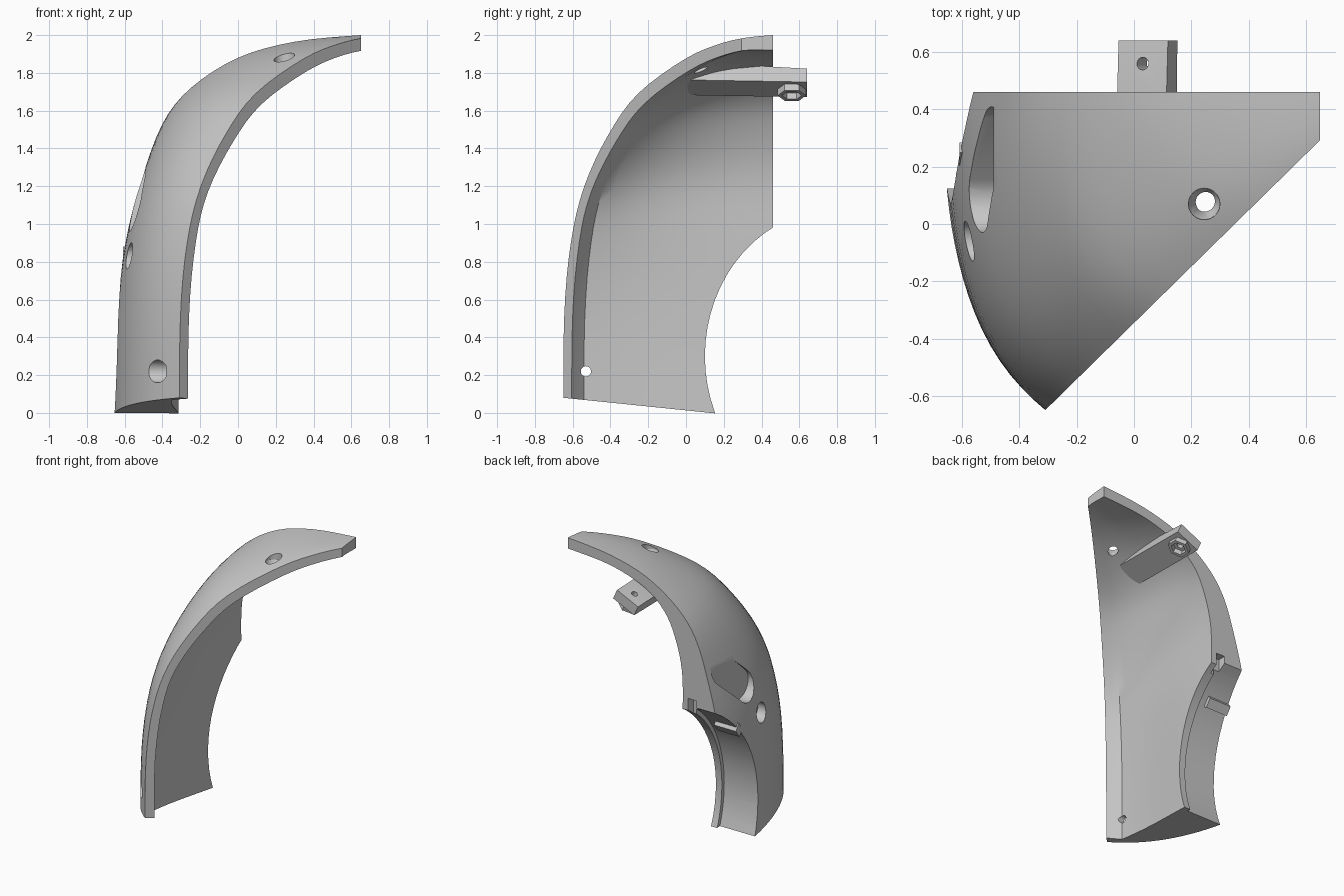
import bpy, bmesh, math
from mathutils import Vector, Matrix

cube = bpy.data.objects.get("Cube")
if cube:
    bpy.data.objects.remove(cube)

grey = bpy.data.materials.new("plain_grey")
grey.use_nodes = True
grey.diffuse_color = (0.57, 0.57, 0.57, 1)
grey.node_tree.nodes["Principled BSDF"].inputs["Base Color"].default_value = (0.57, 0.57, 0.57, 1)


def finish(name, bm):
    bmesh.ops.recalc_face_normals(bm, faces=bm.faces[:])
    mesh = bpy.data.meshes.new(name)
    bm.to_mesh(mesh)
    bm.free()
    ob = bpy.data.objects.new(name, mesh)
    ob.data.materials.append(grey)
    bpy.context.collection.objects.link(ob)
    return ob


def cone(name, p1, p2, r1, r2, seg=32):
    """Cylinder or cone between two points."""
    a, b = Vector(p1), Vector(p2)
    d = b - a
    m = Matrix.Translation((a + b) / 2) @ d.to_track_quat('Z', 'Y').to_matrix().to_4x4()
    bm = bmesh.new()
    bmesh.ops.create_cone(bm, cap_ends=True, segments=seg, radius1=r1, radius2=r2,
                          depth=d.length, matrix=m)
    return finish(name, bm)


def prism(name, pts, x1, x2):
    """Outline in y and z, extruded along x."""
    bm = bmesh.new()
    face = bm.faces.new([bm.verts.new((x1, y, z)) for y, z in pts])
    ext = bmesh.ops.extrude_face_region(bm, geom=[face])
    verts = [v for v in ext["geom"] if isinstance(v, bmesh.types.BMVert)]
    bmesh.ops.translate(bm, verts=verts, vec=(x2 - x1, 0, 0))
    return finish(name, bm)


def ellipse(scale):
    """Outline of the rear cutout."""
    angles = [math.tau * i / 64 for i in range(64)]
    return [(.8 + .7 * scale * math.cos(a), .3 + .78 * scale * math.sin(a)) for a in angles]


def cut(ob, *cutters):
    for c in cutters:
        c.hide_render = True
        mod = ob.modifiers.new("cut", 'BOOLEAN')
        mod.operation = 'DIFFERENCE'
        mod.solver = 'EXACT'
        mod.object = c
        bpy.context.view_layer.objects.active = ob
        bpy.ops.object.modifier_apply(modifier=mod.name)
        bpy.data.objects.remove(c)


def spline(pts, sub=4):
    """Smooth curve through the points."""
    p = [Vector(q) for q in pts]
    p = [2 * p[0] - p[1]] + p + [2 * p[-1] - p[-2]]
    out = []
    for i in range(1, len(p) - 2):
        a, b, c, d = p[i - 1:i + 3]
        for k in range(sub):
            t = k / sub
            out.append(b + (c - a) * t / 2 + (2 * a - 5 * b + 4 * c - d) * t * t / 2
                       + (3 * b - a - 3 * c + d) * t ** 3 / 2)
    return out + [p[-2]]


# Shell: four radius/height profiles, outer and inner, at the back and at the diagonal
outer_back = spline([(1.455, -.1), (1.43, .5), (1.385, .9), (1.3, 1.25), (1.2, 1.53),
                     (1.05, 1.72), (.8, 1.88), (.5, 1.965), (.15, 2), (.02, 2)])
outer_diag = spline([(1.57, -.1), (1.563, .5), (1.513, .9), (1.412, 1.2), (1.23, 1.475),
                     (1.01, 1.69), (.655, 1.875), (.37, 1.96), (.11, 1.997), (.02, 2)])
inner_back = spline([(1.105, -.1), (1.1, .5), (1.095, .9), (1.09, 1.25), (1.03, 1.5),
                     (.94, 1.67), (.78, 1.8), (.5, 1.89), (.15, 1.92), (.02, 1.92)])
inner_diag = spline([(1.507, -.1), (1.5, .5), (1.45, .9), (1.36, 1.17), (1.175, 1.435),
                     (.965, 1.635), (.63, 1.81), (.36, 1.895), (.11, 1.93), (.02, 1.92)])

# Columns of the shell; the inner wall folds sharply just before the diagonal edge
fold = math.radians(41)
azimuths = [fold * i / 18 for i in range(19)] + [math.radians(43), math.radians(45)]
bm = bmesh.new()
columns = []
for az in azimuths:
    t = az / azimuths[-1]
    w = min(1, (1 / math.cos(az) - 1) / (1 / math.cos(fold) - 1))
    bulge = 1 + .022 * math.sin(math.pi * t ** 2.2)
    loop = [a.lerp(b, t) for a, b in zip(outer_back, outer_diag)]
    loop += [a.lerp(b, w) for a, b in zip(inner_back, inner_diag)][::-1]
    columns.append([bm.verts.new((.8 + .02 * t * (1 - p.x / 1.57) - p.x * bulge * math.cos(az),
                                  .46 - p.x * bulge * math.sin(az), p.y)) for p in loop])
for c, d in zip(columns, columns[1:]):
    for i in range(len(c)):
        k = (i + 1) % len(c)
        bm.faces.new((c[i], c[k], d[k], d[i]))
bm.faces.new(columns[0])
bm.faces.new(columns[-1])

# Flat tip and slanted foot
for co, no in (((.65, 0, 0), (1, 0, 0)), ((0, -.65, .08), (0, -.08, -.78))):
    bmesh.ops.bisect_plane(bm, geom=bm.verts[:] + bm.edges[:] + bm.faces[:],
                           plane_co=co, plane_no=no, clear_outer=True)
    bmesh.ops.holes_fill(bm, edges=[e for e in bm.edges if e.is_boundary])
shell = finish("curved_shell", bm)

# Concave rear cutout, deeper behind a thin inner lip, with a notch above it
cut(shell, prism("cutout", ellipse(1), -1, .2),
    prism("lip_step", ellipse(1.04), -1, -.365),
    prism("notch", [(.4, .9), (.6, .9), (.6, 1.07), (.4, 1.07)], -.41, -.34))

# Rounded pocket and round hole on the outer side
slope = math.atan2(.2, .22)
pocket = []
for cy, cz, start in ((.3, 1.27, slope - math.pi / 2), (.08, 1.07, slope + math.pi / 2)):
    pocket += [(cy + .11 * math.cos(start + math.pi * i / 12),
                cz + .11 * math.sin(start + math.pi * i / 12)) for i in range(13)]
cut(shell, prism("pocket", pocket, -.9, -.49),
    cone("side_hole", (-.9, -.06, .83), (-.5, -.06, .83), .07, .07))

# Countersunk screw holes
cut(shell,
    cone("top_sink", (.245, .07, 1.85), (.245, .07, 2.1), .055, .055),
    cone("top_taper", (.245, .07, 1.80), (.245, .07, 1.851), .027, .055),
    cone("top_bore", (.245, .07, 1.5), (.245, .07, 1.9), .027, .027),
    cone("foot_sink", (-.8, -.53, .22), (-.38, -.53, .22), .06, .06),
    cone("foot_bore", (-.8, -.53, .22), (-.1, -.53, .22), .027, .027))

# Ledge inside the deeper part of the cutout
ledge = prism("cutout_ledge", [(.245, .775), (.285, .83), (.25, .88), (.2, .81)], -.61, -.43)

# Tilted mounting tongue with a hexagonal nut
tongue = prism("mounting_tongue", [(-.03, -.035), (.64, -.048), (.64, .03), (.4, .045),
                                   (.1, .015), (-.03, -.015)], -.095, .095)
nut = cone("hex_nut", (0, .56, -.083), (0, .56, -.043), .075, .075, 6)
cut(nut, cone("nut_socket", (0, .56, -.2), (0, .56, 0), .052, .052, 6))
cut(tongue, cone("tongue_bore", (0, .56, -.2), (0, .56, .2), .022, .022))
tilt = Matrix.Translation((.045, 0, 1.755)) @ Matrix.Rotation(math.radians(-25), 4, 'Y')
for ob in (tongue, nut):
    ob.data.transform(tilt)

# Smooth shading with sharp edges
bpy.ops.object.select_all(action='DESELECT')
for ob in (shell, ledge, tongue, nut):
    ob.select_set(True)
bpy.context.view_layer.objects.active = shell
bpy.ops.object.shade_smooth_by_angle(angle=math.radians(30))
